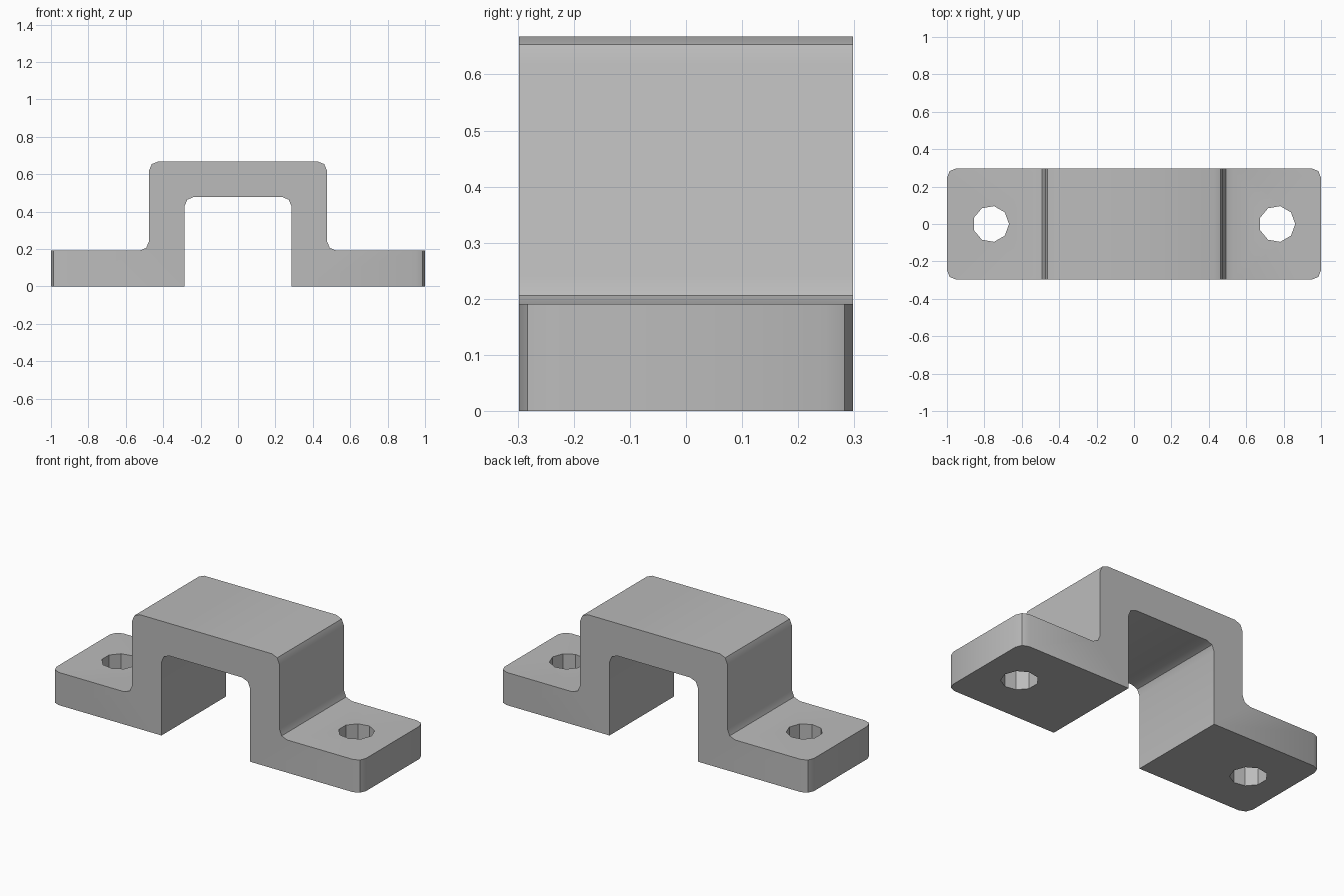
import bpy, bmesh
from math import radians, sin, cos, tau

cube = bpy.data.objects.get("Cube")
if cube:
    bpy.data.objects.remove(cube, do_unlink=True)

DEPTH, ROUND = 0.595, 0.05
HOLE_X, HOLE_R, HOLE_SIDES = 0.765, 0.097, 9

grey = bpy.data.materials.new("plain grey")
grey.use_nodes = True
grey.diffuse_color = (0.5, 0.5, 0.5, 1)
grey.node_tree.nodes["Principled BSDF"].inputs["Base Color"].default_value = (0.5, 0.5, 0.5, 1)


def prism(name, points, direction, rounded=None):
    """Extrude an outline along a direction, rounding the edges picked by a rule."""
    bm = bmesh.new()
    face = bm.faces.new([bm.verts.new(p) for p in points])
    new = bmesh.ops.extrude_face_region(bm, geom=[face], use_keep_orig=True)["geom"]
    bmesh.ops.translate(bm, vec=direction, verts=[v for v in new if isinstance(v, bmesh.types.BMVert)])
    bmesh.ops.recalc_face_normals(bm, faces=bm.faces)
    if rounded:
        bmesh.ops.bevel(bm, geom=[e for e in bm.edges if rounded(e)], offset=ROUND,
                        segments=2, profile=0.5, affect='EDGES')
        bmesh.ops.recalc_face_normals(bm, faces=bm.faces)
    mesh = bpy.data.meshes.new(name)
    bm.to_mesh(mesh)
    bm.free()
    mesh.materials.append(grey)
    obj = bpy.data.objects.new(name, mesh)
    bpy.context.collection.objects.link(obj)
    return obj


def rounded_edge(edge):
    a, b = (v.co for v in edge.verts)
    along_depth = abs(a.y - b.y) > 0.1
    end_corner = abs(a.z - b.z) > 0.1 and abs(a.x) > 0.95
    bend = along_depth and a.z > 0.01 and abs(a.x) < 0.95
    return bend or end_corner


# Hat-shaped bracket: half outline, mirrored to the other side
half = [(0.286, 0.478), (0.286, 0), (1, 0), (1, 0.191), (0.476, 0.191), (0.476, 0.668)]
outline = half + [(-x, z) for x, z in reversed(half)]
bracket = prism("bracket", [(x, -DEPTH / 2, z) for x, z in outline], (0, DEPTH, 0), rounded_edge)

# Screw holes through both feet
for side in (-1, 1):
    ring = [(side * HOLE_X + HOLE_R * cos(tau * i / HOLE_SIDES),
             HOLE_R * sin(tau * i / HOLE_SIDES), -0.1) for i in range(HOLE_SIDES)]
    cutter = prism("hole_cutter", ring, (0, 0, 0.4))
    cutter.hide_render = True
    cut = bracket.modifiers.new("screw hole", 'BOOLEAN')
    cut.operation, cut.solver, cut.object = 'DIFFERENCE', 'EXACT', cutter
    bpy.context.view_layer.objects.active = bracket
    bpy.ops.object.modifier_apply(modifier=cut.name)
    bpy.data.objects.remove(cutter, do_unlink=True)

# Soft bends, crisp corners
bpy.ops.object.select_all(action='DESELECT')
bracket.select_set(True)
bpy.context.view_layer.objects.active = bracket
bpy.ops.object.shade_smooth_by_angle(angle=radians(30))
